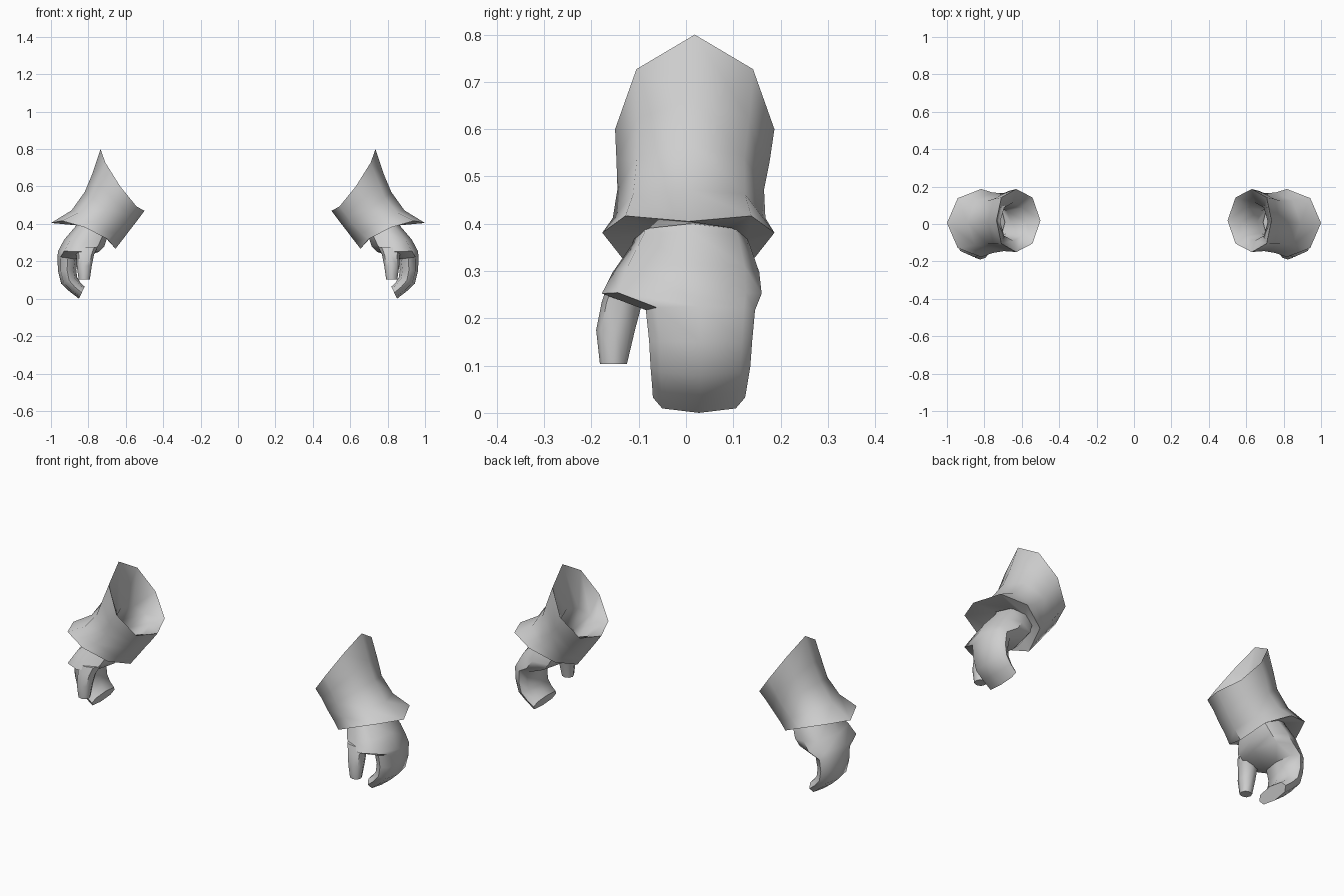
import bpy, bmesh, math
from mathutils import Vector

if "Cube" in bpy.data.objects:
    bpy.data.objects.remove(bpy.data.objects["Cube"])

grey = bpy.data.materials.new("plain_grey")
grey.diffuse_color = (0.62, 0.62, 0.62, 1)
grey.use_nodes = True
grey.node_tree.nodes["Principled BSDF"].inputs["Base Color"].default_value = grey.diffuse_color


def ring(outer, inner, y0, y1, shift=(0, 0), power=0.8, n=8):
    """Cross-section spanning outer to inner in x-z and y0 to y1 in depth."""
    pts = []
    for i in range(n):
        a = 2 * math.pi * i / n
        c, s = math.cos(a), math.sin(a)
        depth = math.copysign(abs(s) ** power, s)
        x, z = [(o + q) / 2 + c * (o - q) / 2 + abs(s) * d
                for o, q, d in zip(outer, inner, shift)]
        pts.append(Vector((x, (y0 + y1) / 2 + depth * (y1 - y0) / 2, z)))
    return pts


def loft(name, sections, power, cap_start=False, cap_end=False, closed=False):
    """Skin the sections in order, then mirror for the opposite side."""
    bm = bmesh.new()
    loops = [[bm.verts.new(p) for p in ring(*s, power=power)] for s in sections]
    pairs = list(zip(loops, loops[1:]))
    if closed:
        pairs.append((loops[-1], loops[0]))
    for a, b in pairs:
        n = len(a)
        for i in range(n):
            j = (i + 1) % n
            bm.faces.new((a[i], a[j], b[j], b[i]))
    if cap_start:
        bm.faces.new(loops[0])
    if cap_end:
        bm.faces.new(loops[-1])
    bmesh.ops.recalc_face_normals(bm, faces=bm.faces)
    mesh = bpy.data.meshes.new(name)
    bm.to_mesh(mesh)
    bm.free()
    mesh.materials.append(grey)
    obj = bpy.data.objects.new(name, mesh)
    bpy.context.collection.objects.link(obj)
    bpy.ops.object.select_all(action='DESELECT')
    obj.select_set(True)
    bpy.context.view_layer.objects.active = obj
    bpy.ops.object.shade_smooth_by_angle(angle=math.radians(50))
    obj.modifiers.new("mirror", 'MIRROR').use_axis[0] = True
    return obj


# Flared cuff: outer shell from the raised opening to the pointed flare,
# then the underside and the lining back to the opening
loft("cuff", [
    ((0.735, 0.80), (0.50, 0.47), -0.15, 0.187, (0.012, -0.035)),
    ((0.78, 0.665), (0.537, 0.42), -0.147, 0.177, (0.01, -0.01)),
    ((0.82, 0.57), (0.572, 0.375), -0.145, 0.165),
    ((0.89, 0.472), (0.62, 0.312), -0.155, 0.168, (0, 0.02)),
    ((1.0, 0.405), (0.655, 0.267), -0.177, 0.187, (-0.01, 0.045)),
    ((0.87, 0.40), (0.70, 0.335), -0.11, 0.13),
    ((0.79, 0.46), (0.66, 0.37), -0.07, 0.09),
    ((0.715, 0.555), (0.575, 0.45), -0.09, 0.115),
], 0.9, closed=True)

# Mitten hand: wrist, wide palm, then curled fingers
loft("hand", [
    ((0.83, 0.455), (0.69, 0.37), -0.09, 0.11),
    ((0.87, 0.385), (0.70, 0.325), -0.115, 0.135),
    ((0.93, 0.315), (0.715, 0.28), -0.155, 0.155),
    ((0.962, 0.255), (0.745, 0.25), -0.178, 0.16),
    ((0.965, 0.225), (0.855, 0.21), -0.085, 0.146),
    ((0.963, 0.15), (0.865, 0.155), -0.078, 0.14),
    ((0.945, 0.08), (0.86, 0.115), -0.075, 0.136),
    ((0.90, 0.038), (0.842, 0.085), -0.072, 0.13),
    ((0.85, 0.0), (0.82, 0.065), -0.07, 0.125),
], 0.65, cap_start=True, cap_end=True)

# Stubby thumb hanging from the front of the palm
loft("thumb", [
    ((0.88, 0.275), (0.75, 0.275), -0.165, -0.07),
    ((0.865, 0.235), (0.77, 0.235), -0.178, -0.092),
    ((0.862, 0.175), (0.782, 0.175), -0.19, -0.108),
    ((0.852, 0.103), (0.792, 0.103), -0.182, -0.125),
], 0.8, cap_start=True, cap_end=True)
